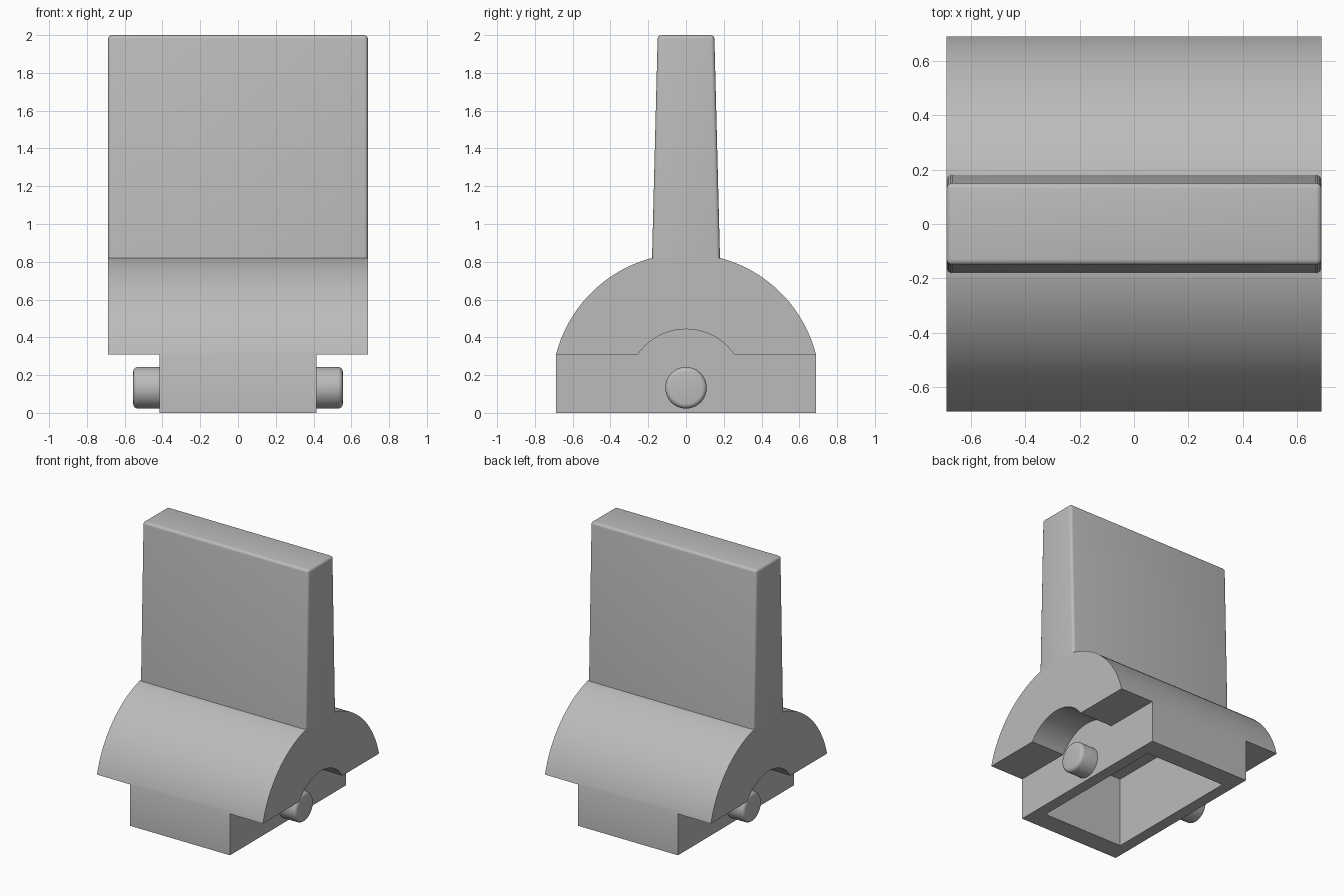
import bpy
import bmesh
from math import asin, cos, sin, pi, radians

if "Cube" in bpy.data.objects:
    bpy.data.objects.remove(bpy.data.objects["Cube"])

HALF = 0.688          # half width and half depth of the housing
STEP = 0.31           # height where the wide housing begins
AXIS = 0.133          # height of the pivot axis
BLOCK = 0.415         # half width of the lower block
SHOULDER = 0.82       # height where the paddle meets the housing
ROOT, TIP = 0.18, 0.15

grey = bpy.data.materials.new("plain grey")
grey.use_nodes = True
grey.diffuse_color = (0.5, 0.5, 0.5, 1)
grey.node_tree.nodes["Principled BSDF"].inputs["Base Color"].default_value = grey.diffuse_color


def finish(name, bm):
    bmesh.ops.recalc_face_normals(bm, faces=bm.faces)
    mesh = bpy.data.meshes.new(name)
    bm.to_mesh(mesh)
    bm.free()
    obj = bpy.data.objects.new(name, mesh)
    bpy.context.collection.objects.link(obj)
    mesh.materials.append(grey)
    return obj


def prism(name, profile, x0, x1):
    """Extrude a (y, z) outline along x."""
    bm = bmesh.new()
    face = bm.faces.new([bm.verts.new((x0, y, z)) for y, z in profile])
    out = bmesh.ops.extrude_face_region(bm, geom=[face])["geom"]
    moved = [v for v in out if isinstance(v, bmesh.types.BMVert)]
    bmesh.ops.translate(bm, verts=moved, vec=(x1 - x0, 0, 0))
    return finish(name, bm)


def arc(radius, a0, a1, steps):
    """Points around the pivot axis."""
    angles = [a0 + (a1 - a0) * i / steps for i in range(steps + 1)]
    return [(radius * cos(a), AXIS + radius * sin(a)) for a in angles]


def select_only(obj):
    bpy.ops.object.select_all(action='DESELECT')
    obj.select_set(True)
    bpy.context.view_layer.objects.active = obj


def cut(target, cutter):
    mod = target.modifiers.new("cut", 'BOOLEAN')
    mod.operation, mod.solver, mod.object = 'DIFFERENCE', 'EXACT', cutter
    select_only(target)
    bpy.ops.object.modifier_apply(modifier=mod.name)
    bpy.data.objects.remove(cutter)


def bevel(obj, width, picks):
    bm = bmesh.new()
    bm.from_mesh(obj.data)
    edges = [e for e in bm.edges if picks(e)]
    bmesh.ops.bevel(bm, geom=edges, offset=width, segments=4, profile=0.5, affect='EDGES')
    bm.to_mesh(obj.data)
    bm.free()


def smooth(obj):
    select_only(obj)
    bpy.ops.object.shade_smooth_by_angle(angle=radians(32))


# Housing: domed block with a flat seat for the paddle
radius = (HALF ** 2 + (STEP - AXIS) ** 2) ** 0.5
low = asin((STEP - AXIS) / radius)
high = asin((SHOULDER - AXIS) / radius)
dome = arc(radius, low, high, 24)
right_half = [(HALF, 0)] + dome
housing = prism("housing", right_half + [(-y, z) for y, z in reversed(right_half)], -HALF, HALF)

# Side recesses with an arch above each pin
notch = 0.31
start = asin((STEP - AXIS) / notch)
outline = [(-1, -0.2), (1, -0.2), (1, STEP)] + arc(notch, start, pi - start, 32) + [(-1, STEP)]
for side in (-1, 1):
    cut(housing, prism("recess_cutter", outline, side * BLOCK, side))

# Hollow in the underside
cut(housing, prism("hollow_cutter", [(-0.54, -0.2), (0.54, -0.2), (0.54, 0.52), (-0.54, 0.52)], -0.33, 0.33))
smooth(housing)

# Tapered paddle with softened top and corners
paddle = prism("paddle", [(-ROOT, SHOULDER), (ROOT, SHOULDER), (TIP, 2), (-TIP, 2)], -HALF, HALF)
bevel(paddle, 0.02, lambda e: max(v.co.z for v in e.verts) > 1.5)
smooth(paddle)

# Pivot pins with rounded ends
for side, name in ((1, "left_pin"), (-1, "right_pin")):
    pin = prism(name, arc(0.11, 0, 2 * pi, 48)[:-1], side * (BLOCK - 0.02), side * 0.555)
    bevel(pin, 0.025, lambda e: all(abs(v.co.x) > 0.55 for v in e.verts))
    smooth(pin)
